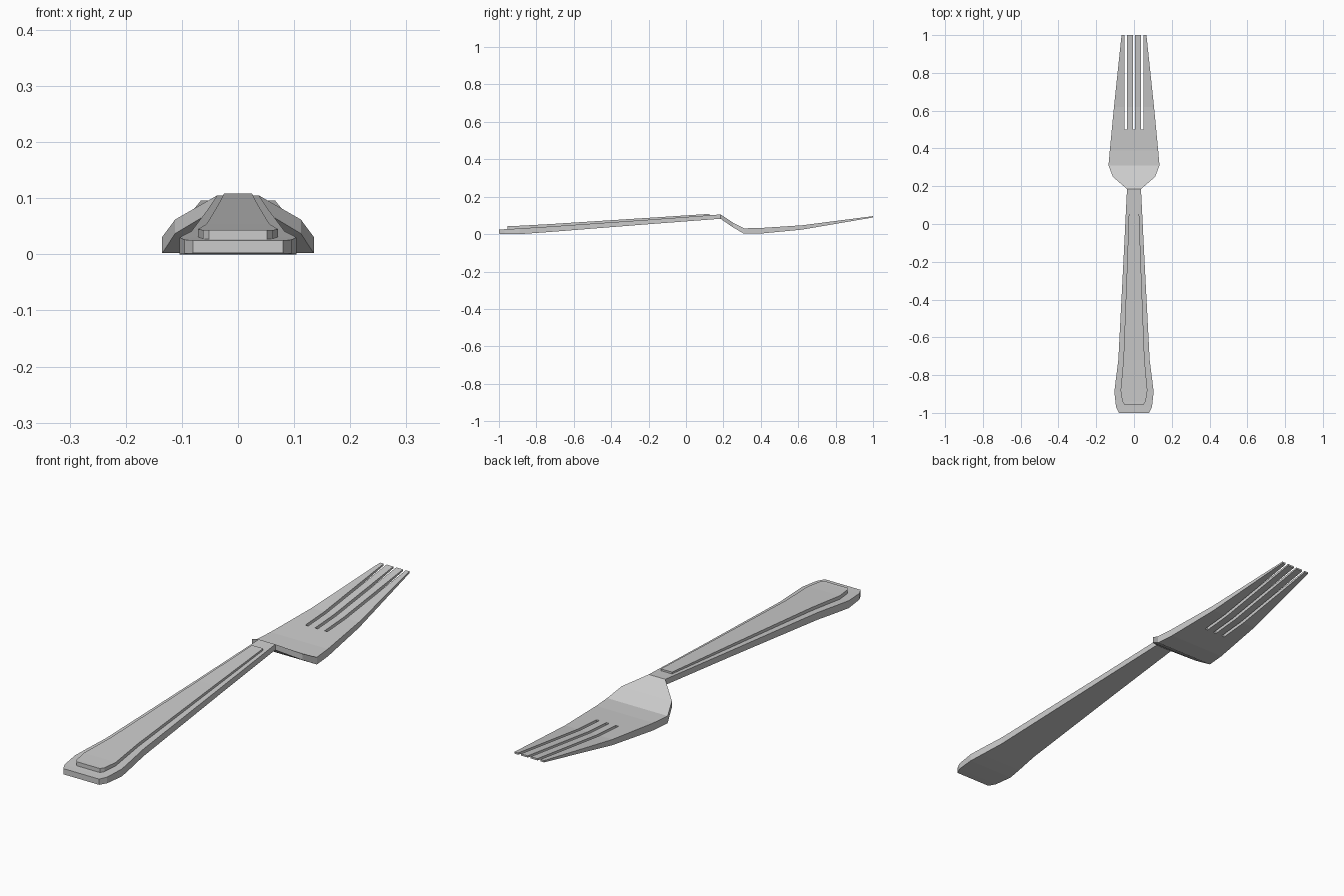
import bpy, bmesh

if "Cube" in bpy.data.objects:
    bpy.data.objects.remove(bpy.data.objects["Cube"])


def loft(name, stations):
    """Rectangular sections (y, half width, bottom z, top z) joined into a solid."""
    bm = bmesh.new()
    rings = [[bm.verts.new(p) for p in ((-w, y, b), (w, y, b), (w, y, t), (-w, y, t))]
             for y, w, b, t in stations]
    for r, s in zip(rings, rings[1:]):
        for i in range(4):
            j = (i + 1) % 4
            bm.faces.new((r[i], r[j], s[j], s[i]))
    bm.faces.new(rings[0])
    bm.faces.new(rings[-1])
    bmesh.ops.recalc_face_normals(bm, faces=bm.faces)
    mesh = bpy.data.meshes.new(name)
    bm.to_mesh(mesh)
    bm.free()
    obj = bpy.data.objects.new(name, mesh)
    bpy.context.collection.objects.link(obj)
    return obj


# Handle, neck and curved head in one solid
fork = loft("fork_body", [
    (-1.00, 0.080, 0.002, 0.025),
    (-0.97, 0.095, 0.001, 0.026),
    (-0.89, 0.104, 0.000, 0.030),
    (-0.83, 0.097, 0.004, 0.034),
    (-0.72, 0.083, 0.012, 0.041),
    (-0.20, 0.056, 0.053, 0.077),
    (0.185, 0.037, 0.082, 0.105),
    (0.25, 0.112, 0.037, 0.062),
    (0.31, 0.135, 0.002, 0.031),
    (0.39, 0.128, 0.002, 0.032),
    (0.62, 0.106, 0.024, 0.047),
    (1.00, 0.066, 0.089, 0.096),
])

# Three slots separate the four tines
for i in (-1, 0, 1):
    bpy.ops.mesh.primitive_cube_add(size=1, location=(i * 0.043, 0.8, 0.05))
    cutter = bpy.context.object
    cutter.name = "slot_cutter"
    cutter.scale = (0.013, 0.6, 0.4)
    cutter.hide_render = True
    bpy.context.view_layer.objects.active = fork
    mod = fork.modifiers.new("slot", 'BOOLEAN')
    mod.operation = 'DIFFERENCE'
    mod.solver = 'EXACT'
    mod.object = cutter
    bpy.ops.object.modifier_apply(modifier=mod.name)
    bpy.data.objects.remove(cutter)

# Raised panel along the top of the handle
loft("handle_panel", [(y, w, t - 0.02, t) for y, w, t in (
    (-0.955, 0.052, 0.043),
    (-0.94, 0.062, 0.043),
    (-0.88, 0.071, 0.045),
    (-0.72, 0.056, 0.054),
    (-0.20, 0.036, 0.087),
    (0.125, 0.025, 0.108),
)])
